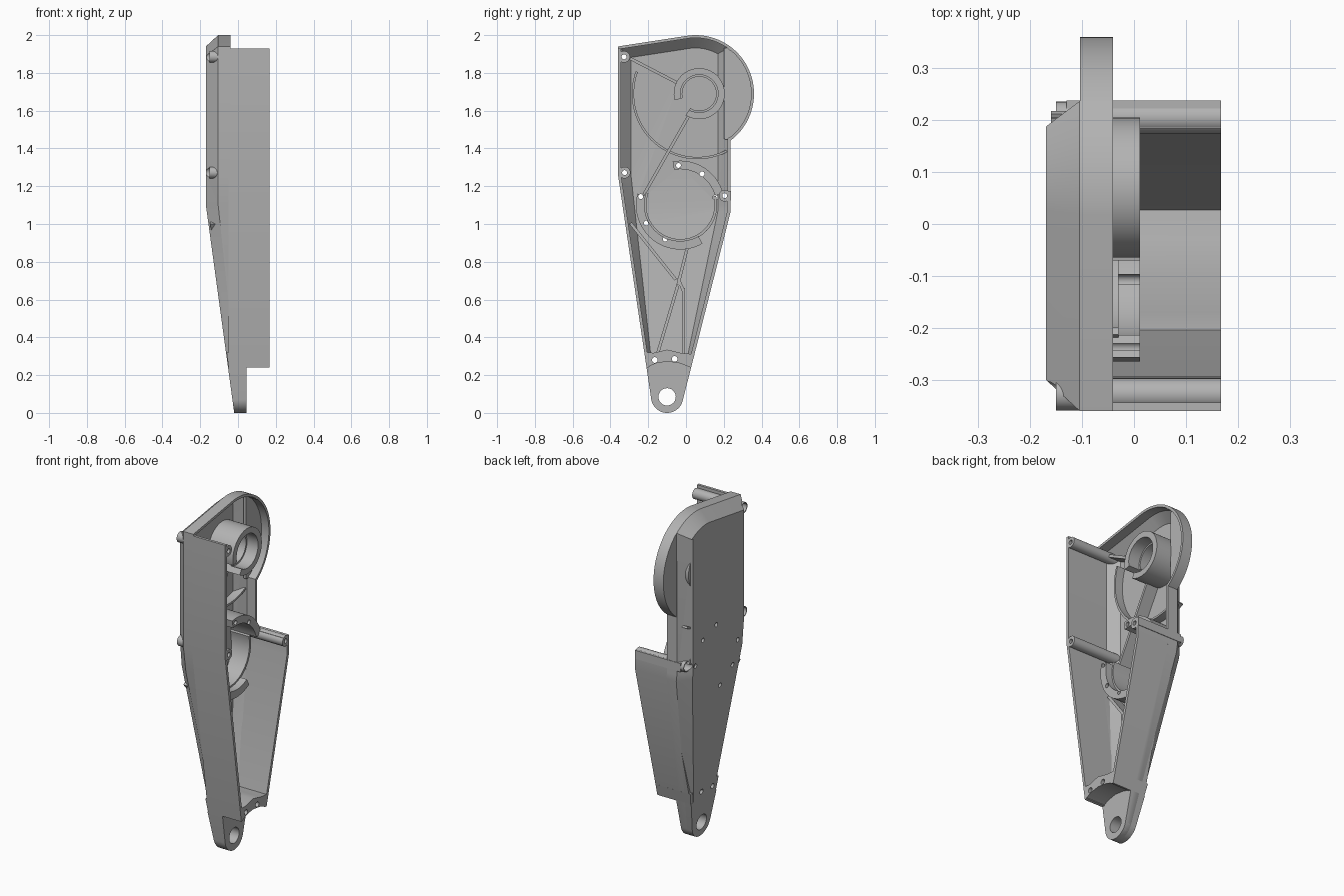
import bpy, bmesh, math
from mathutils import Vector

if "Cube" in bpy.data.objects:
    bpy.data.objects.remove(bpy.data.objects["Cube"], do_unlink=True)

grey = bpy.data.materials.new("plain grey")
grey.use_nodes = True
grey.diffuse_color = (0.45, 0.45, 0.45, 1)
grey.node_tree.nodes["Principled BSDF"].inputs["Base Color"].default_value = (0.45, 0.45, 0.45, 1)

BEND = 1.1          # the floor slopes inward below this height
RIM, EDGE, FLOOR, TALL = -0.04, -0.105, -0.17, 0.168


def warp(x, z):
    """Slope the floor toward the lug below the bend."""
    t = max(0, 1 - z / BEND)
    return x + t * (0.085 - 0.5 * (x - RIM))


def finish(bm, name):
    bmesh.ops.recalc_face_normals(bm, faces=bm.faces)
    mesh = bpy.data.meshes.new(name)
    bm.to_mesh(mesh)
    bm.free()
    ob = bpy.data.objects.new(name, mesh)
    bpy.context.collection.objects.link(ob)
    mesh.materials.append(grey)
    return ob


def arc(cy, cz, r, a0, a1, n=24):
    angles = [math.radians(a0 + (a1 - a0) * i / n) for i in range(n + 1)]
    return [(cy + r * math.cos(a), cz + r * math.sin(a)) for a in angles]


def inset(pts, depth):
    """Mitred inset of a counter-clockwise outline."""
    out = []
    for i, p in enumerate(pts):
        a, b, c = Vector(pts[i - 1]), Vector(p), Vector(pts[(i + 1) % len(pts)])
        u, v = (b - a).normalized(), (c - b).normalized()
        nu, nv = Vector((-u.y, u.x)), Vector((-v.y, v.x))
        q = b + (nu + nv) * depth(b.y) / (1 + nu.dot(nv))
        out.append((q.x, q.y))
    return out


def prism(name, pts, x0, x1, bend_base=False, bend_top=False):
    """Extrude a (y, z) outline along x."""
    bm = bmesh.new()
    lo = [bm.verts.new((warp(x0, z) if bend_base else x0, y, z)) for y, z in pts]
    hi = [bm.verts.new((warp(x1, z) if bend_top else x1, y, z)) for y, z in pts]
    bm.faces.new(lo)
    bm.faces.new(hi)
    for i in range(len(pts)):
        bm.faces.new((lo[i - 1], lo[i], hi[i], hi[i - 1]))
    return finish(bm, name)


def strip(path, w):
    """Thicken an open path to its left by w."""
    n = []
    for i, p in enumerate(path):
        a, b = Vector(path[max(i - 1, 0)]), Vector(path[min(i + 1, len(path) - 1)])
        d = (b - a).normalized()
        n.append((p[0] - d.y * w, p[1] + d.x * w))
    return list(path) + n[::-1]


def ring(name, cy, cz, r0, r1, a0, a1, x0, x1, bend=False):
    pts = arc(cy, cz, r1, a0, a1, 48) + arc(cy, cz, r0, a1, a0, 48)
    return prism(name, pts, x0, x1, bend)


def disc(name, cy, cz, r, x0, x1, bend=False):
    return prism(name, arc(cy, cz, r, 0, 345, 23), x0, x1, bend)


# Shell: one closed loft, outer floor to rim to inner floor
CY, CZ, R = 0.05, 1.69, 0.31
lug_arc = arc(-0.1, 0.085, 0.085, 188, 346)
outline = ([(-0.36, 1.94), (-0.36, 1.26)] + lug_arc +
           [(0.235, 1.06)] + arc(CY, CZ, R, 53, 96, 12))
chamfer = lambda z: 0.06 * min(1, 0.2 + 0.8 * z / BEND)
wall = 0.015
inner = inset(outline, lambda z: wall)
layers = [(inset(outline, chamfer), FLOOR), (outline, EDGE), (outline, RIM),
          (inner, RIM), (inner, EDGE + 0.008),
          (inset(outline, lambda z: chamfer(z) + 0.008), FLOOR + 0.02)]
bm = bmesh.new()
loops = [[bm.verts.new((x, y, z)) for y, z in pts] for pts, x in layers]
bm.faces.new(loops[0])
bm.faces.new(loops[-1])
for a, b in zip(loops, loops[1:]):
    for i in range(len(a)):
        bm.faces.new((a[i - 1], a[i], b[i], b[i - 1]))
bmesh.ops.bisect_plane(bm, geom=bm.verts[:] + bm.edges[:] + bm.faces[:],
                       plane_co=(0, 0, BEND), plane_no=(0, 0, 1))
for v in bm.verts:
    v.co.x = warp(v.co.x, v.co.z)
shell = finish(bm, "shell")

# Round bulge on the back edge
bulge_floor = prism("bulge_floor", arc(CY, CZ, R, -53, 53) + [(0.2, 1.93), (0.2, 1.45)], -0.104, -0.088)
bulge_rim = ring("bulge_rim", CY, CZ, R - wall, R, -53, 53, -0.104, RIM)

# Tall side walls, bottom flange and lug
front_wall = prism("front_wall", strip([(-0.36, 1.93), (-0.36, 1.26), (-0.209, 0.24)], 0.016), -0.05, TALL)
back_wall = prism("back_wall", strip([(0.027, 0.24), (0.235, 1.06), (0.235, 1.17)], 0.018), -0.05, TALL)
back_tab = prism("back_tab", [(0.185, 1.125), (0.238, 1.125), (0.238, 1.175), (0.185, 1.175)], -0.13, TALL)
arch = [(0.027, 0.24), (-0.03, 0.262), (-0.1, 0.272), (-0.16, 0.262), (-0.209, 0.24)]
flange_top = [(-0.218, 0.32), (-0.17, 0.318), (-0.1, 0.335), (-0.03, 0.318), (0.045, 0.31)]
flange = prism("bottom_flange", arch + flange_top, -0.165, TALL, True)
lug = prism("lug", [(-0.209, 0.24)] + lug_arc + arch, FLOOR, 0.045, True)

# Screw columns along the walls
corners = [(-0.328, 1.885), (-0.325, 1.272), (0.205, 1.15)]
columns = [disc("screw_column", y, z, 0.031, -0.15, TALL) for y, z in corners]

# Bearing ring, motor ring and bosses
ring("bearing_ring", 0.07, 1.69, 0.1, 0.135, -122, 195, -0.16, 0.012)
ring("bearing_lip", 0.07, 1.69, 0.09, 0.102, -122, 195, -0.16, -0.06)
MY, MZ = -0.03, 1.1
motor = [ring("motor_ring_upper", MY, MZ, 0.19, 0.235, 15, 100, -0.16, 0.012, True),
         ring("motor_ring_lower", MY, MZ, 0.19, 0.235, 165, 300, -0.16, 0.012, True)]
ring("motor_ring_thin", MY, MZ, 0.18, 0.195, 160, 375, -0.16, -0.03, True)
ring("outer_arc_rib", 0.06, 1.69, 0.335, 0.347, 160, 297, -0.16, -0.1)

# Ribs on the floor
ribs = [[(-0.3, 1.87), (-0.05, 1.74)], [(0.01, 1.58), (-0.23, 1.16)],
        [(-0.3, 1.0), (-0.06, 0.7)], [(0.0, 0.88), (-0.05, 0.68)],
        [(-0.05, 0.68), (-0.16, 0.31)], [(-0.02, 0.66), (-0.02, 0.31)],
        [(-0.05, 0.71), (-0.02, 0.64)]]
for path in ribs:
    prism("floor_rib", strip(path, 0.016), -0.16, -0.075, True, True)

# Drill the holes
motor_holes = [(-0.04, 1.31), (0.085, 1.265), (0.155, 1.14),
               (-0.24, 1.145), (-0.21, 1.005), (-0.11, 0.92)]
flange_holes = [(-0.165, 0.28), (-0.06, 0.286)]


def drill(targets, cutters):
    for ob in targets:
        for c in cutters:
            mod = ob.modifiers.new("hole", "BOOLEAN")
            mod.operation, mod.solver, mod.object = "DIFFERENCE", "EXACT", c
    graph = bpy.context.evaluated_depsgraph_get()
    for ob in targets:
        mesh = bpy.data.meshes.new_from_object(ob.evaluated_get(graph))
        ob.modifiers.clear()
        ob.data = mesh
    for c in cutters:
        bpy.data.objects.remove(c, do_unlink=True)


drill([shell], [disc("cutter", CY, CZ, R - wall, -0.088, 0.1)])
drill([shell] + motor, [disc("cutter", y, z, 0.013, -0.3, 0.3) for y, z in motor_holes])
drill([shell, flange, lug], [disc("cutter", y, z, 0.015, -0.3, 0.3) for y, z in flange_holes])
drill([shell, lug], [disc("cutter", -0.1, 0.085, 0.046, -0.3, 0.3)])
drill([shell, back_tab] + columns, [disc("cutter", y, z, 0.013, -0.3, 0.3) for y, z in corners])
drill([shell, back_tab] + columns, [disc("cutter", y, z, 0.026, -0.3, -0.115) for y, z in corners])

# Smooth the curved faces, keep the edges sharp
bpy.ops.object.select_all(action="DESELECT")
for ob in bpy.context.collection.objects:
    if ob.type == "MESH" and grey.name in ob.data.materials:
        ob.select_set(True)
        bpy.context.view_layer.objects.active = ob
bpy.ops.object.shade_smooth_by_angle(angle=math.radians(30))
